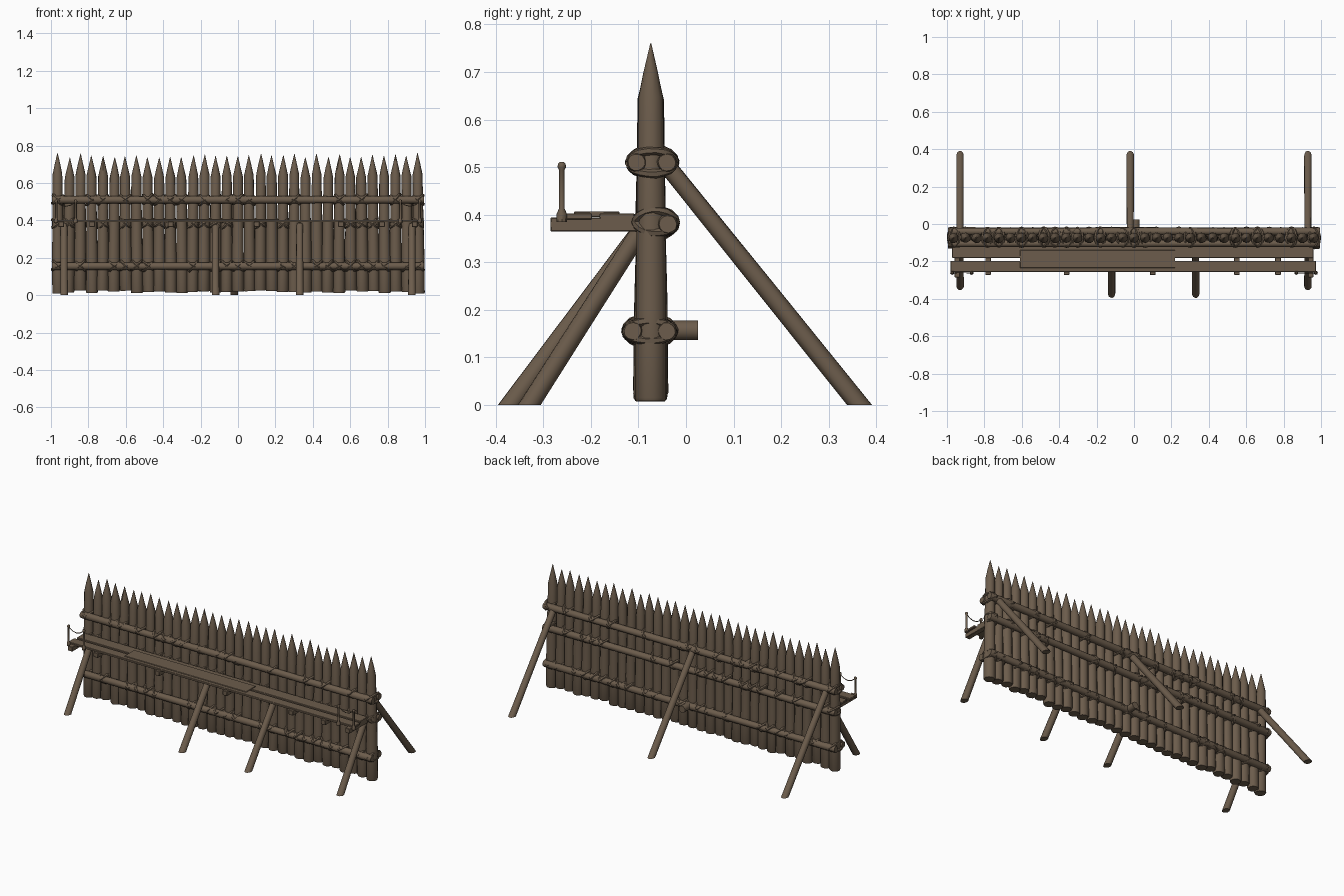
import bpy, bmesh, math, random
from mathutils import Vector, Matrix

random.seed(4)
if "Cube" in bpy.data.objects:
    bpy.data.objects.remove(bpy.data.objects["Cube"])


def material(name, colour):
    m = bpy.data.materials.new(name)
    m.use_nodes = True
    m.diffuse_color = (*colour, 1)
    m.node_tree.nodes["Principled BSDF"].inputs["Base Color"].default_value = (*colour, 1)
    return m


WOOD = material("weathered wood", (0.15, 0.108, 0.072))
ROPE = material("lashing rope", (0.135, 0.098, 0.066))


def finish(name, bm, mat):
    """Smooth round sides, keep hard edges sharp, and make the object."""
    bmesh.ops.recalc_face_normals(bm, faces=bm.faces)
    for f in bm.faces:
        f.smooth = True
    for e in bm.edges:
        e.smooth = e.is_manifold and e.calc_face_angle(0) < 0.75
    mesh = bpy.data.meshes.new(name)
    bm.to_mesh(mesh)
    bm.free()
    mesh.materials.append(mat)
    ob = bpy.data.objects.new(name, mesh)
    bpy.context.scene.collection.objects.link(ob)
    return ob


def log(name, a, b, profile, sides=12, mat=WOOD, ground=False, wobble=0.0):
    """Lathe (fraction along, radius) pairs around the line a-b."""
    a, b = Vector(a), Vector(b)
    turn = (b - a).to_track_quat('Z', 'Y')
    spin = random.random() * math.tau
    bm = bmesh.new()
    rings = []
    for t, r in profile:
        ring = []
        for i in range(sides):
            ang = spin + math.tau * i / sides
            rr = r * (1 + random.uniform(-wobble, wobble))
            ring.append(bm.verts.new(a.lerp(b, t) + turn @ Vector((rr * math.cos(ang), rr * math.sin(ang), 0))))
        rings.append(ring)
    for lo, hi in zip(rings, rings[1:]):
        for i in range(sides):
            j = (i + 1) % sides
            bm.faces.new((lo[i], lo[j], hi[j], hi[i]))
    bm.faces.new(rings[0][::-1])
    bm.faces.new(rings[-1])
    if ground:  # saw the foot flat on the ground
        cut = bmesh.ops.bisect_plane(bm, geom=bm.verts[:] + bm.edges[:] + bm.faces[:],
                                     plane_co=(0, 0, 0), plane_no=(0, 0, -1), clear_outer=True)
        bmesh.ops.holes_fill(bm, edges=[e for e in cut["geom_cut"] if isinstance(e, bmesh.types.BMEdge)])
    return finish(name, bm, mat)


def box(name, lo, hi):
    lo, hi = Vector(lo), Vector(hi)
    bm = bmesh.new()
    bmesh.ops.create_cube(bm, size=1, matrix=Matrix.Translation((lo + hi) / 2) @ Matrix.Diagonal((*(hi - lo), 1)))
    bmesh.ops.bevel(bm, geom=bm.edges[:], offset=0.002, segments=1, affect='EDGES')
    return finish(name, bm, WOOD)


def rope_ring(name, centre, depth, reach, tilt, thick=0.009, sides=6, steps=18):
    """Elliptical loop round a stake and its rails, slanted by tilt."""
    side = Vector((math.cos(tilt), 0, math.sin(tilt)))
    bm = bmesh.new()
    rings = []
    for i in range(steps):
        a = math.tau * i / steps
        out = Vector((0, math.cos(a), 0)) + side * math.sin(a)
        mid = Vector(centre) + Vector((0, depth * math.cos(a), 0)) + side * reach * math.sin(a)
        across = side.cross(Vector((0, 1, 0)))
        r = thick * random.uniform(0.85, 1.15)
        rings.append([bm.verts.new(mid + r * (out * math.cos(b) + across * math.sin(b)))
                      for b in (math.tau * k / sides for k in range(sides))])
    for i in range(steps):
        p, q = rings[i], rings[(i + 1) % steps]
        for k in range(sides):
            m = (k + 1) % sides
            bm.faces.new((p[k], p[m], q[m], q[k]))
    return finish(name, bm, ROPE)


# Sharpened stakes
STAKES = 33
WALL_Y = -0.074
stake_x = [-0.963 + 1.926 * i / (STAKES - 1) for i in range(STAKES)]
for i, x in enumerate(stake_x):
    edge = i in (0, STAKES - 1)
    top = 0.76 if edge else random.uniform(0.735, 0.757)
    foot = 0.008 if edge else random.uniform(0.01, 0.025)
    dx, dy = random.uniform(-0.004, 0.004), random.uniform(-0.004, 0.004)
    log(f"stake_{i + 1}", (x - dx, WALL_Y + dy, foot), (x + dx, WALL_Y, top),
        [(0, 0.030), (0.01, 0.033), (0.25, 0.032), (0.55, 0.029), (0.85, 0.0265), (0.92, 0.015), (1, 0.001)],
        sides=11, wobble=0.05)

# Horizontal rails on both faces of the wall
RAIL = [(0, 0.018), (0.005, 0.021), (0.25, 0.019), (0.5, 0.021), (0.75, 0.019), (0.995, 0.021), (1, 0.018)]
for name, y, z in [("upper_front_rail", -0.104, 0.51), ("upper_back_rail", -0.04, 0.51),
                   ("middle_back_rail", -0.038, 0.38),
                   ("lower_front_rail", -0.112, 0.155), ("lower_back_rail", -0.04, 0.155)]:
    log(name, (-0.995, y, z), (0.995, y, z), RAIL, wobble=0.05)
log("rail_stub", (0.01, -0.06, 0.157), (0.01, 0.025, 0.157), [(0, 0.021), (1, 0.021)])

# Crossed rope lashings
for level, z, y, depth in [("upper", 0.51, -0.071, 0.047), ("middle", 0.383, -0.064, 0.041),
                           ("lower", 0.156, -0.076, 0.05)]:
    for i, x in enumerate(stake_x):
        if i in (0, STAKES - 1) or random.random() < 0.5:
            for s in (-1, 1):
                rope_ring(f"{level}_lashing_{i + 1}_{'a' if s < 0 else 'b'}",
                          (x, y, z + random.uniform(-0.004, 0.004)), depth, 0.034,
                          s * random.uniform(0.5, 0.85))

# Slanting braces, sawn flat at the ground
BRACE = [(0, 0.0205), (0.5, 0.0195), (1, 0.0185)]
for i, (x, foot) in enumerate([(-0.93, -0.33), (-0.12, -0.37), (0.33, -0.37), (0.93, -0.33)]):
    d = Vector((0, -0.09 - foot, 0.375))
    start = Vector((x, foot, 0))
    log(f"front_brace_{i + 1}", start - d * 0.1, start + d, BRACE, ground=True, wobble=0.03)
for i, x in enumerate((-0.93, -0.02, 0.93)):
    start, end = Vector((x, 0.365, 0)), Vector((x, -0.035, 0.497))
    log(f"back_brace_{i + 1}", start + (start - end) * 0.1, end, BRACE, ground=True, wobble=0.03)

# Walkway joists and planks
for i, x in enumerate((-0.945, -0.78, -0.36, 0.1, 0.55, 0.77, 0.945)):
    front = -0.285 if abs(x) > 0.9 else -0.272
    box(f"joist_{i + 1}", (x - 0.015, front, 0.365), (x + 0.015, -0.08, 0.394))
box("front_plank", (-0.98, -0.256, 0.39), (0.972, -0.197, 0.403))
box("back_plank", (-0.972, -0.182, 0.39), (0.96, -0.108, 0.403))
box("middle_plank", (-0.61, -0.235, 0.395), (0.22, -0.14, 0.407))

# Thin posts with a sagging cord at each end of the walkway
for side, s in (("right", -1), ("left", 1)):
    ends = (s * 0.972, s * 0.868)
    for place, x in zip(("outer", "inner"), ends):
        log(f"{side}_{place}_post", (x, -0.261, 0.385), (x, -0.261, 0.511),
            [(0, 0.011), (0.13, 0.011), (0.22, 0.006), (0.87, 0.006), (0.91, 0.009), (0.97, 0.008), (1, 0.004)],
            sides=8)
    points = [Vector((ends[0] + (ends[1] - ends[0]) * t, -0.261, 0.5 - 0.1 * t * (1 - t)))
              for t in (0, 0.25, 0.5, 0.75, 1)]
    for k, (p, q) in enumerate(zip(points, points[1:])):
        log(f"{side}_cord_{k + 1}", p, q, [(0, 0.0025), (1, 0.0025)], sides=6, mat=ROPE)
